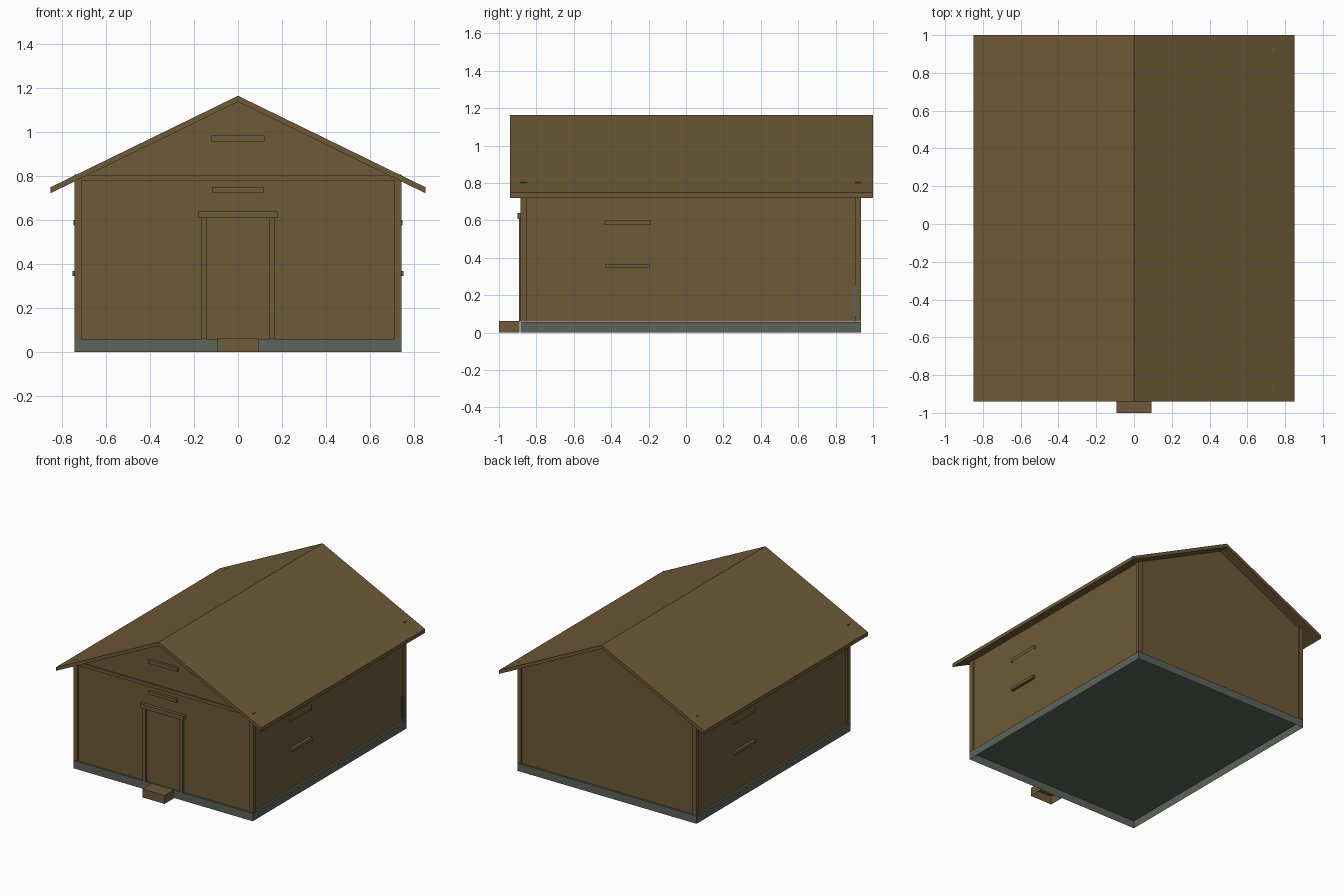
import bpy
import bmesh

if "Cube" in bpy.data.objects:
    bpy.data.objects.remove(bpy.data.objects["Cube"], do_unlink=True)


def material(name, rgb):
    mat = bpy.data.materials.new(name)
    mat.use_nodes = True
    mat.diffuse_color = (*rgb, 1)
    mat.node_tree.nodes["Principled BSDF"].inputs["Base Color"].default_value = (*rgb, 1)
    return mat


WOOD = material("brown_wood", (0.156, 0.102, 0.038))
STONE = material("grey_green_stone", (0.105, 0.128, 0.102))


def finish(name, bm, mat):
    bmesh.ops.recalc_face_normals(bm, faces=bm.faces)
    mesh = bpy.data.meshes.new(name)
    bm.to_mesh(mesh)
    bm.free()
    mesh.materials.append(mat)
    obj = bpy.data.objects.new(name, mesh)
    bpy.context.collection.objects.link(obj)
    return obj


def box(name, xs, ys, zs, mat=WOOD, open_bottom=False):
    """Box from its x, y and z ranges, optionally without its underside."""
    bm = bmesh.new()
    bmesh.ops.create_cube(bm, size=1)
    for v in bm.verts:
        v.co = [r[0] + (c + 0.5) * (r[1] - r[0]) for c, r in zip(v.co, (xs, ys, zs))]
    bmesh.ops.recalc_face_normals(bm, faces=bm.faces)
    if open_bottom:
        under = [f for f in bm.faces if f.normal.z < -0.9]
        bmesh.ops.delete(bm, geom=under, context="FACES_ONLY")
        mesh = bpy.data.meshes.new(name)
        bm.to_mesh(mesh)
        bm.free()
        mesh.materials.append(mat)
        obj = bpy.data.objects.new(name, mesh)
        bpy.context.collection.objects.link(obj)
        return obj
    return finish(name, bm, mat)


def extrude_y(name, profile, y0, y1, mat=WOOD):
    """Prism from an x-z outline."""
    bm = bmesh.new()
    face = bm.faces.new([bm.verts.new((x, y0, z)) for x, z in profile])
    result = bmesh.ops.extrude_face_region(bm, geom=[face])
    moved = [g for g in result["geom"] if isinstance(g, bmesh.types.BMVert)]
    bmesh.ops.translate(bm, verts=moved, vec=(0, y1 - y0, 0))
    return finish(name, bm, mat)


FLOOR = 0.06
HALF, FRONT, BACK = 0.742, -0.885, 0.935   # outer faces of the corner posts
WALL = 0.73                                # wall half width
WALL_FRONT, WALL_BACK = -0.875, 0.925
SLOPE, EAVE, RIDGE, THICK = 0.488, 0.85, 1.163, 0.027


def roof_z(x):
    return RIDGE - SLOPE * abs(x)


# Hollow base and gabled walls
box("foundation", (-HALF, HALF), (FRONT, BACK), (0, FLOOR - 0.002), STONE, True)
under = roof_z(WALL) - THICK
extrude_y("house_walls",
          [(-WALL, FLOOR), (WALL, FLOOR), (WALL, under),
           (0, RIDGE - THICK), (-WALL, under)], WALL_FRONT, WALL_BACK)

# Roof slab
outline = [(-EAVE, roof_z(EAVE)), (0, RIDGE), (EAVE, roof_z(EAVE))]
extrude_y("roof", outline + [(x, z - THICK) for x, z in reversed(outline)], -0.94, 1.0)

# Corner posts
for side, sx in (("left", 1), ("right", -1)):
    xs = sorted((sx * 0.71, sx * HALF))
    box("front_post_" + side, xs, (FRONT, -0.85), (FLOOR, 0.805))
    box("back_post_" + side, xs, (0.905, BACK), (FLOOR, 0.805))

# Front beam and gable ledges
box("gable_beam", (-HALF, HALF), (FRONT, -0.86), (0.778, 0.803))
box("upper_gable_ledge", (-0.12, 0.12), (-0.895, -0.87), (0.955, 0.982))
box("lower_gable_ledge", (-0.116, 0.116), (-0.895, -0.87), (0.725, 0.748))

# Door surround and doorstep
for side, sx in (("left", 1), ("right", -1)):
    box("door_jamb_" + side, sorted((sx * 0.14, sx * 0.166)),
        (-0.892, -0.87), (FLOOR, 0.608))
box("door_lintel", (-0.18, 0.18), (-0.9, -0.87), (0.608, 0.64))
box("doorstep", (-0.092, 0.092), (-1.0, -0.89), (0, 0.063), WOOD, True)

# Window hood and sill on each side wall, diagonally opposite
for side, sx, mid in (("left", 1, -0.312), ("right", -1, 0.362)):
    box("window_hood_" + side, sorted((sx * 0.72, sx * 0.746)),
        (mid - 0.124, mid + 0.124), (0.575, 0.6), WOOD, True)
    box("window_sill_" + side, sorted((sx * 0.72, sx * 0.751)),
        (mid - 0.118, mid + 0.118), (0.345, 0.367))

# Small stone strip beside the rear post
box("stone_strip", (0.729, 0.734), (0.89, 0.907), (0.09, 0.255), STONE)
